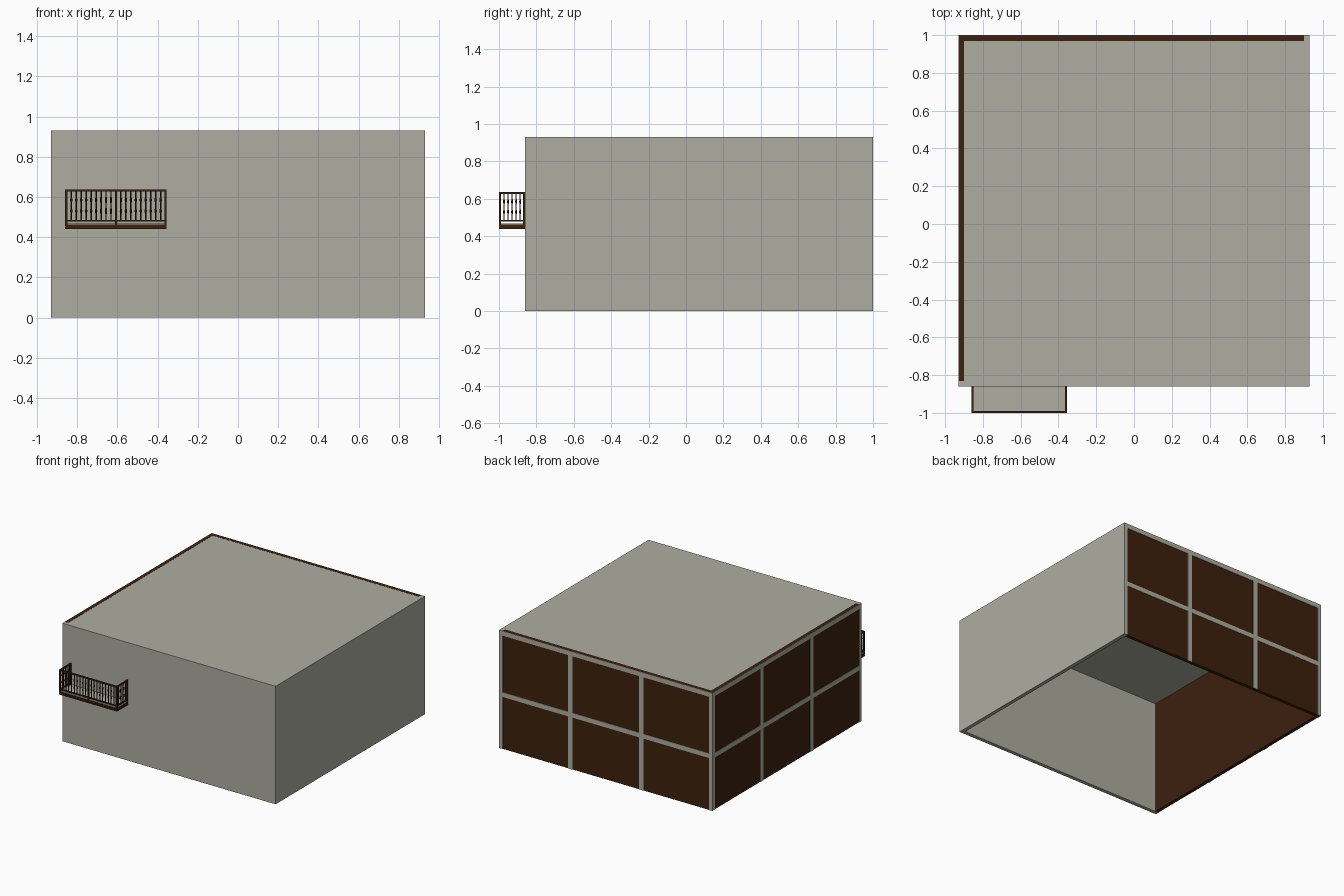
import bpy, bmesh, math
from mathutils import Matrix, Vector

if "Cube" in bpy.data.objects:
    bpy.data.objects.remove(bpy.data.objects["Cube"])


def material(name, rgb):
    m = bpy.data.materials.new(name)
    m.diffuse_color = (*rgb, 1)
    m.use_nodes = True
    m.node_tree.nodes["Principled BSDF"].inputs["Base Color"].default_value = m.diffuse_color
    return m


PLASTER = material("grey plaster", (0.42, 0.42, 0.355))
WOOD = material("dark brown wood", (0.046, 0.015, 0.004))


def add_box(bm, x0, x1, y0, y1, z0, z1):
    size = Matrix.Diagonal((x1 - x0, y1 - y0, z1 - z0, 1))
    mid = Matrix.Translation(((x0 + x1) / 2, (y0 + y1) / 2, (z0 + z1) / 2))
    bmesh.ops.create_cube(bm, size=1, matrix=mid @ size)


def finish(name, bm, mat):
    me = bpy.data.meshes.new(name)
    bm.to_mesh(me)
    bm.free()
    me.materials.append(mat)
    ob = bpy.data.objects.new(name, me)
    bpy.context.collection.objects.link(ob)
    return ob


def boxes(name, mat, *specs):
    bm = bmesh.new()
    for s in specs:
        add_box(bm, *s)
    return finish(name, bm, mat)


W, F, B, H, T = 0.93, -0.86, 1.0, 0.93, 0.03   # half width, front, back, height, wall
E = 0.003                                      # relief of the frame bars

# plain plaster shell, open underneath
boxes("front_wall", PLASTER, (-W, W, F, F + T, 0, H))
boxes("right_wall", PLASTER, (W - T, W, F + T, B, 0, H))
boxes("roof", PLASTER, (-W + T, W - T, F + T, B - T, H - T, H))

# wooden walls at the back and left, just proud of the roof
boxes("back_panel", WOOD, (-W + E, W - T, B - T, B - E, 0, H + 0.001))
boxes("left_panel", WOOD, (-W + E, -W + T, F + T, B - T, 0, H + 0.001))

# plaster frame bars over the wooden walls: top, middle, thirds and corner
bar = 0.019
levels = [(H - 0.037, H), (0.41, 0.447)]
back, left = [], []
for z0, z1 in levels:
    back.append((-W, W - T, B - E, B, z0, z1))
    left.append((-W, -W + E, F + T, B, z0, z1))
for i in (1, 2):
    x = W - i * 2 * W / 3
    y = B - i * (B - F) / 3
    back.append((x - bar, x + bar, B - E, B, 0, H))
    left.append((-W, -W + E, y - bar, y + bar, 0, H))
back.append((-W, -W + 0.03, B - E, B, 0, H))
left.append((-W, -W + E, B - 0.03, B, 0, H))
boxes("back_frame", PLASTER, *back)
boxes("left_frame", PLASTER, *left)

# balcony slab and floor
X0, X1, Y0 = -0.86, -0.355, -1.0
boxes("balcony_slab", WOOD, (X0, X1, Y0, F, 0.44, 0.452),
      (X0 + 0.004, X1 - 0.004, Y0 + 0.004, F, 0.452, 0.455),
      (X0, X1, Y0, F, 0.455, 0.464))
boxes("balcony_floor", PLASTER, (X0 + 0.003, X1 - 0.003, Y0 + 0.003, F, 0.464, 0.468))

# balcony posts and rails
p = 0.011
xm = (X0 + X1) / 2
boxes("balcony_posts", WOOD,
      *[(x, x + p, Y0, Y0 + p, 0.464, 0.635) for x in (X0, xm - p / 2, X1 - p)],
      *[(x, x + p, F - p, F, 0.464, 0.635) for x in (X0, X1 - p)])
rails = []
for z0, z1 in ((0.478, 0.486), (0.627, 0.637)):
    rails.append((X0, X1, Y0, Y0 + p, z0, z1))
    rails += [(x, x + p, Y0 + p, F, z0, z1) for x in (X0, X1 - p)]
boxes("balcony_rails", WOOD, *rails)

# turned balusters: a six-sided profile swept up through radii
PROFILE = [(0.484, 0.0035), (0.515, 0.0035), (0.53, 0.006), (0.545, 0.0035),
           (0.57, 0.0035), (0.585, 0.006), (0.60, 0.0035), (0.63, 0.0035)]


def add_baluster(bm, x, y):
    rings = []
    for z, r in PROFILE:
        rings.append([bm.verts.new((x + r * math.cos(a), y + r * math.sin(a), z))
                      for a in (k * math.pi / 3 for k in range(6))])
    for lo, hi in zip(rings, rings[1:]):
        for k in range(6):
            j = (k + 1) % 6
            bm.faces.new((lo[k], lo[j], hi[j], hi[k]))


bm = bmesh.new()
n = 10
for start in (X0 + p / 2, xm):
    step = (xm - X0 - p / 2) / n
    for i in range(1, n):
        add_baluster(bm, start + i * step, Y0 + p / 2)
for i in range(1, 6):
    y = Y0 + p / 2 + i * (F - Y0 - p) / 6
    for x in (X0 + p / 2, X1 - p / 2):
        add_baluster(bm, x, y)
finish("balcony_balusters", bm, WOOD)
